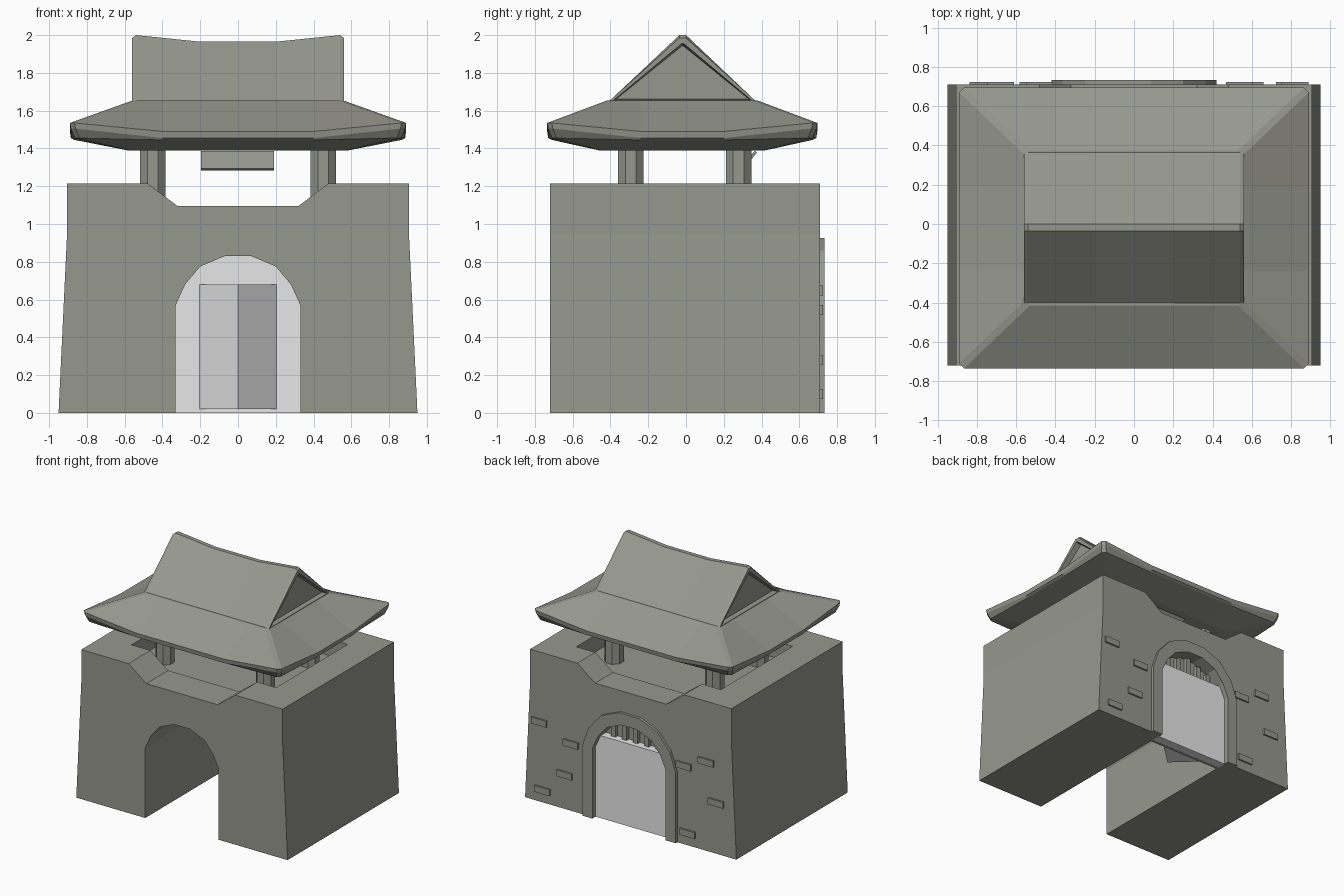
import bpy, bmesh, math
from mathutils import Matrix

if "Cube" in bpy.data.objects:
    bpy.data.objects.remove(bpy.data.objects["Cube"], do_unlink=True)


def material(name, color):
    m = bpy.data.materials.new(name)
    m.use_nodes = True
    m.diffuse_color = color
    m.node_tree.nodes["Principled BSDF"].inputs["Base Color"].default_value = color
    return m


STONE = material("warm grey stone", (0.306, 0.311, 0.268, 1))
PALE = material("pale grey door", (0.8, 0.8, 0.8, 1))


def finish(name, bm, mat):
    bmesh.ops.recalc_face_normals(bm, faces=bm.faces)
    mesh = bpy.data.meshes.new(name)
    bm.to_mesh(mesh)
    bm.free()
    mesh.materials.append(mat)
    ob = bpy.data.objects.new(name, mesh)
    bpy.context.collection.objects.link(ob)
    return ob


def loft(rings):
    """Skin a list of equal-length closed rings and cap both ends."""
    bm = bmesh.new()
    rows = [[bm.verts.new(p) for p in ring] for ring in rings]
    n = len(rows[0])
    for a, b in zip(rows, rows[1:]):
        for i in range(n):
            j = (i + 1) % n
            bm.faces.new((a[i], a[j], b[j], b[i]))
    caps = [bm.faces.new(rows[0]), bm.faces.new(rows[-1])]
    bmesh.ops.recalc_face_normals(bm, faces=bm.faces)
    return bm, caps


def prism(name, outline, y0, y1, mat):
    """Extrude an x-z outline along y."""
    bm, _ = loft([[(x, y, z) for x, z in outline] for y in (y0, y1)])
    return finish(name, bm, mat)


def box(name, x0, x1, y0, y1, z0, z1, mat):
    return prism(name, [(x0, z0), (x1, z0), (x1, z1), (x0, z1)], y0, y1, mat)


def mirrored(half):
    """Right half of an outline, bottom to top, joined to its mirror image."""
    return half + [(-x, z) for x, z in reversed(half)]


# Gate block with battered sides, lowered parapet and arched passage
arch = mirrored([(0.33, 0), (0.33, 0.57), (0.28, 0.68), (0.2, 0.775), (0.07, 0.83)])
shell = mirrored([(0.95, 0), (0.905, 0.95), (0.905, 1.215), (0.48, 1.215), (0.32, 1.095)])
gate = prism("gate_block", shell + arch[::-1], -0.72, 0.71, STONE)

# Sunken court on top of the block
cutter = box("court_cutter", -0.65, 0.65, -0.44, 0.48, 1.08, 1.5, STONE)
cutter.hide_render = True
cutter.hide_set(True)
cut = gate.modifiers.new("court", "BOOLEAN")
cut.operation = "DIFFERENCE"
cut.solver = "EXACT"
cut.object = cutter

# Raised arch frame
surround = mirrored([(0.42, 0), (0.42, 0.57), (0.365, 0.73), (0.25, 0.86), (0.09, 0.925)])
prism("arch_frame", surround + arch[::-1], 0.70, 0.732, STONE)

# Scattered raised bricks beside the arch
bricks = [(0.82, 0.648), (0.535, 0.545), (0.59, 0.28), (0.79, 0.1),
          (-0.48, 0.64), (-0.68, 0.725), (-0.77, 0.415), (-0.515, 0.1)]
for x, z in bricks:
    box("wall_brick", x - 0.068, x + 0.068, 0.70, 0.724, z - 0.026, z + 0.026, STONE)

# Door, its backing, and the angled panels inside the passage
prism("arch_backing", arch, 0.60, 0.62, STONE)
prism("inner_arch_panel", arch, 0.594, 0.60, PALE)
box("door", -0.33, 0.33, 0.62, 0.69, 0, 0.67, PALE)
wedge, _ = loft([[(-0.205, 0.594, z), (0, 0.40, z), (0.205, 0.594, z)] for z in (0.02, 0.68)])
finish("inner_door_leaves", wedge, PALE)

# Slats above the door
for i in range(-2, 3):
    x = i * 0.1
    box("transom_slat", x - 0.02, x + 0.02, 0.62, 0.65, 0.67, 0.83 - 0.35 * abs(x), STONE)

# Octagonal pillars
for x in (-0.452, 0.452):
    for y in (-0.292, 0.278):
        rings = []
        for z in (1.07, 1.42):
            rings.append([(x + 0.073 * math.cos(a), y + 0.073 * math.sin(a), z)
                          for a in (math.pi * (k + 0.5) / 4 for k in range(8))])
        finish("pillar", loft(rings)[0], STONE)

# Tilted name board, left blank
board = box("hanging_board", -0.195, 0.19, -0.008, 0.008, -0.062, 0.062, STONE)
board.data.transform(Matrix.Translation((0, 0.33, 1.335)) @ Matrix.Rotation(math.radians(-40), 4, "X"))


def eave_ring(hx, hy, mx, my, zmid, zcorner, c=0.025):
    """Rectangular ring with clipped corners that lift above the middle."""
    quarter = [(hx, my, zmid), (hx, hy - c, zcorner), (hx - c, hy, zcorner), (mx, hy, zmid)]
    pts = []
    for sx, sy in ((1, 1), (-1, 1), (-1, -1), (1, -1)):
        part = quarter if sx * sy > 0 else quarter[::-1]
        pts += [(sx * x, sy * y - 0.02, z) for x, y, z in part]
    return pts


# Lower hipped roof with upturned eaves
lower, _ = loft([
    eave_ring(0.585, 0.44, 0.4, 0.22, 1.39, 1.39),
    eave_ring(0.865, 0.69, 0.4, 0.22, 1.445, 1.455),
    eave_ring(0.885, 0.71, 0.4, 0.22, 1.455, 1.505),
    eave_ring(0.89, 0.715, 0.4, 0.22, 1.49, 1.535),
    eave_ring(0.555, 0.395, 0.4, 0.22, 1.655, 1.655),
])
finish("lower_roof", lower, STONE)

# Upper gabled roof with a dipped ridge and recessed gable ends
sections = []
for x, top in ((-0.56, 1.985), (-0.54, 2.0), (-0.2, 1.965), (0.2, 1.965), (0.54, 2.0), (0.56, 1.985)):
    sections.append([(x, -0.412, 1.645), (x, -0.035, top), (x, 0, top), (x, 0.375, 1.645)])
upper, ends = loft(sections)
bmesh.ops.inset_individual(upper, faces=ends, thickness=0.032)
bmesh.ops.inset_individual(upper, faces=ends, thickness=0.012, depth=-0.04)
finish("upper_roof", upper, STONE)
